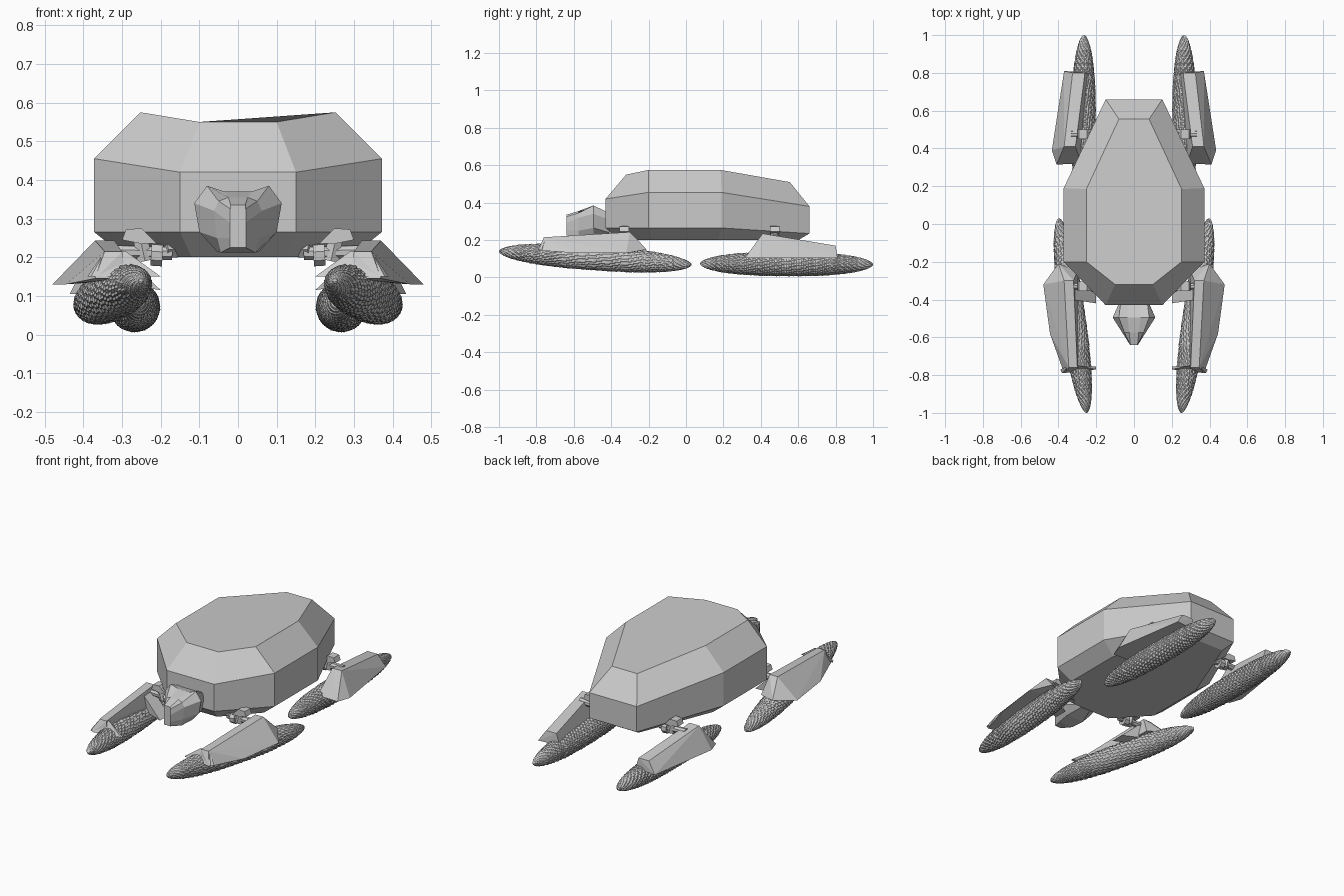
import bpy, bmesh
from math import sin, cos, pi
from mathutils import Vector

if "Cube" in bpy.data.objects:
    bpy.data.objects.remove(bpy.data.objects["Cube"])


def finish(bm, name):
    bmesh.ops.recalc_face_normals(bm, faces=bm.faces)
    mesh = bpy.data.meshes.new(name)
    bm.to_mesh(mesh)
    bm.free()
    ob = bpy.data.objects.new(name, mesh)
    bpy.context.collection.objects.link(ob)
    return ob


def loft(name, rings):
    """Skin a stack of closed rings and cap both ends."""
    bm = bmesh.new()
    vs = [[bm.verts.new(p) for p in r] for r in rings]
    n = len(vs[0])
    for a, b in zip(vs, vs[1:]):
        for i in range(n):
            j = (i + 1) % n
            bm.faces.new((a[i], a[j], b[j], b[i]))
    bm.faces.new(vs[0])
    bm.faces.new(vs[-1])
    return finish(bm, name)


def hull(name, pts, side=1):
    bm = bmesh.new()
    for x, y, z in pts:
        bm.verts.new((x * side, y, z))
    res = bmesh.ops.convex_hull(bm, input=bm.verts)
    bmesh.ops.delete(bm, geom=[v for v in bm.verts if not v.link_faces], context='VERTS')
    bmesh.ops.dissolve_limit(bm, angle_limit=0.02, verts=bm.verts, edges=bm.edges)
    return finish(bm, name)


# Body shell: four eight-sided levels, each (half width, y, z) on one side
levels = [
    [(.12, -.36, .20), (.29, -.18, .20), (.29, .17, .20), (.12, .60, .20)],
    [(.15, -.43, .265), (.372, -.2, .265), (.372, .19, .265), (.15, .66, .235)],
    [(.15, -.43, .42), (.372, -.2, .455), (.372, .19, .455), (.15, .66, .38)],
    [(.10, -.32, .55), (.252, -.2, .575), (.252, .185, .575), (.08, .555, .51)],
]
loft("body_shell", [l + [(-x, y, z) for x, y, z in reversed(l)] for l in levels])

# Head: sections along y, half outline from top centre to bottom
sections = [
    (-.41, [(.03, .345), (.07, .345), (.075, .31), (.06, .24), (.03, .235)]),
    (-.495, [(.035, .37), (.08, .385), (.113, .34), (.10, .265), (.055, .215)]),
    (-.575, [(.025, .355), (.05, .345), (.062, .32), (.055, .25), (.045, .212)]),
    (-.64, [(.019, .335), (.02, .325), (.021, .29), (.021, .25), (.02, .225)]),
]
loft("head", [[(x, y, z) for x, z in s] + [(-x, y, z) for x, z in reversed(s)]
              for y, s in sections])


def tread(name, start, end, radius, side):
    """Long rounded roller with many twisted ridges."""
    a, b = Vector(start), Vector(end)
    axis = (b - a).normalized()
    u = axis.cross(Vector((0, 0, 1))).normalized()
    w = u.cross(axis)
    rings, segs, strands, turns = 110, 60, 12, 2.6
    pts = []
    for i in range(rings + 1):
        s = -cos(pi * (i + .35) / (rings + .7))
        t = (s + 1) / 2
        r0 = radius * (1 - abs(s) ** 2.6) ** .55
        ring = []
        for k in range(segs):
            th = 2 * pi * k / segs
            ph = (strands * (th / (2 * pi) + turns * t)) % 1
            r = r0 * (1.0 - .13 * ph)
            p = a.lerp(b, t) + u * (r * cos(th)) + w * (r * sin(th))
            ring.append((p.x * side, p.y, p.z))
        pts.append(ring)
    loft(name, pts)


def rod(name, p, q, r, n, side):
    a, b = Vector(p), Vector(q)
    d = (b - a).normalized()
    u = d.cross(Vector((0, 1, .1))).normalized()
    w = d.cross(u)
    rings = []
    for c in (a, b):
        ring = [c + u * r * cos(2 * pi * (k + .5) / n) + w * r * sin(2 * pi * (k + .5) / n)
                for k in range(n)]
        rings.append([(v.x * side, v.y, v.z) for v in ring])
    loft(name, rings)


for side, tag in ((1, "right"), (-1, "left")):
    # Ridged rollers
    tread(f"front_roller_{tag}", (.25, -1, .14), (.398, .03, .068), .068, side)
    tread(f"rear_roller_{tag}", (.27, .075, .074), (.265, 1, .07), .067, side)

    # Front guard: sloped cover over the roller
    hull(f"front_guard_{tag}", [
        (.48, -.32, .13), (.40, -.21, .15), (.445, -.58, .13), (.37, -.79, .145),
        (.30, -.25, .14), (.29, -.77, .145),
        (.37, -.30, .243), (.32, -.30, .243), (.345, -.76, .215), (.30, -.76, .215)], side)
    # Front lip and rear inner flap of the front guard
    hull(f"front_guard_lip_{tag}", [
        (.20, -.755, .15), (.39, -.77, .15), (.345, -.75, .215), (.29, -.75, .215),
        (.20, -.77, .15), (.38, -.79, .15)], side)
    hull(f"front_guard_flap_{tag}", [
        (.20, -.42, .115), (.20, -.34, .115), (.33, -.31, .235), (.33, -.40, .235),
        (.30, -.32, .13), (.30, -.40, .13)], side)

    # Rear guard
    hull(f"rear_guard_{tag}", [
        (.435, .39, .105), (.41, .315, .105), (.37, .81, .105), (.28, .32, .105),
        (.24, .80, .105),
        (.37, .41, .235), (.31, .41, .235), (.325, .80, .17), (.26, .80, .17)], side)

    # Suspension joints between body and guards
    for y, part in ((-.33, "front"), (.475, "rear")):
        zi = .225
        hull(f"{part}_bracket_{tag}", [
            (x, y + d, z) for d in (-.025, .025)
            for x, z in ((.21, .235), (.25, .275), (.29, .272), (.30, .245), (.25, .235))], side)
        rod(f"{part}_axle_{tag}", (.17, y, .21), (.335, y, .215), .018, 8, side)
        rod(f"{part}_hub_{tag}", (.195, y, .205), (.225, y, .207), .03, 8, side)
        rod(f"{part}_post_{tag}", (.255, y, .26), (.24, y, .19), .022, 6, side)
        rod(f"{part}_mount_{tag}", (.08, y * .85, .225), (.19, y, .222), .025, 6, side)
